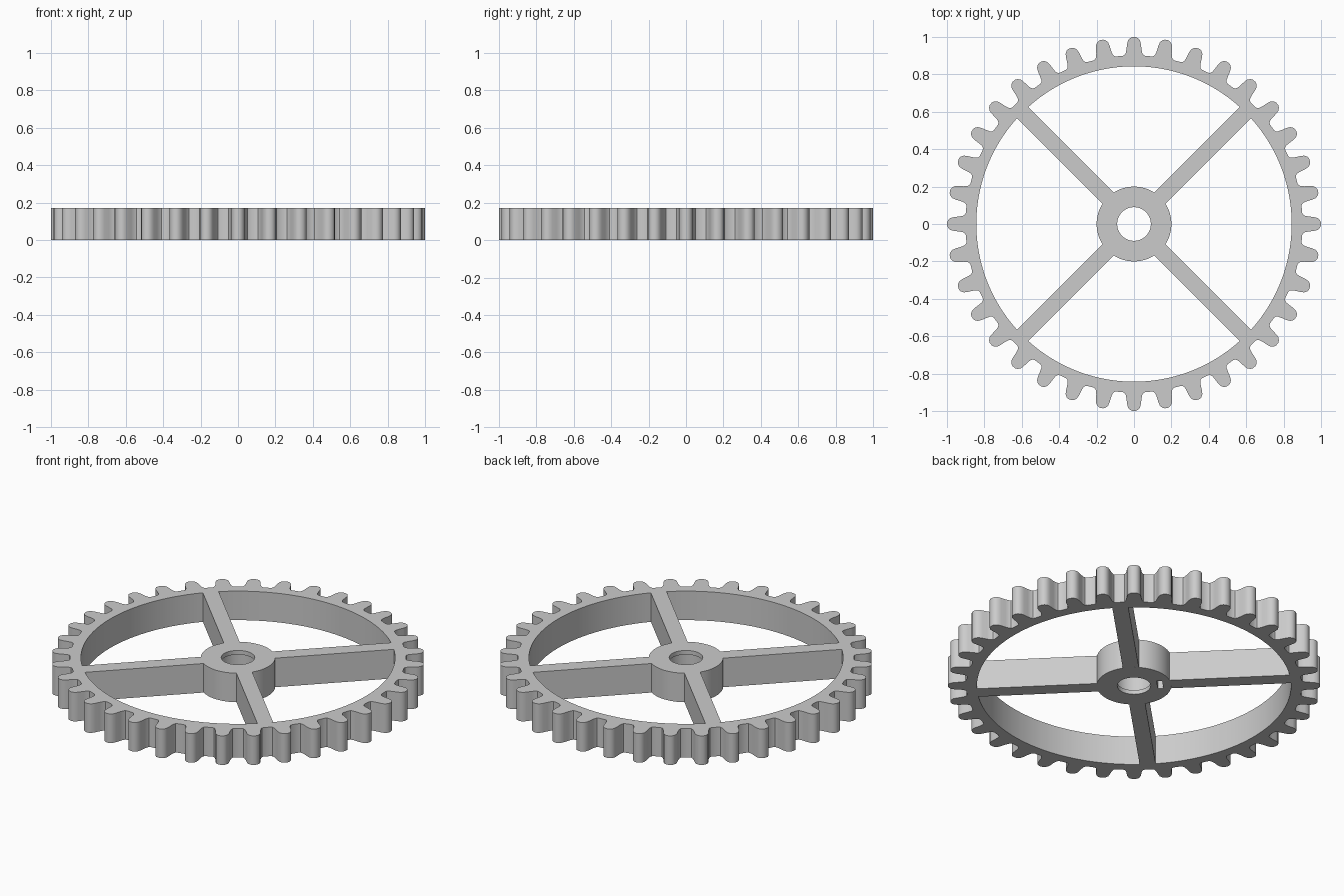
import bpy, bmesh, math
from mathutils import Matrix

if "Cube" in bpy.data.objects:
    bpy.data.objects.remove(bpy.data.objects["Cube"])

H = 0.172          # thickness
TEETH = 36
RIM_IN = 0.843
HUB_R = 0.2


def finish(name, bm, smooth=True):
    bmesh.ops.recalc_face_normals(bm, faces=bm.faces)
    mesh = bpy.data.meshes.new(name)
    bm.to_mesh(mesh)
    bm.free()
    ob = bpy.data.objects.new(name, mesh)
    bpy.context.collection.objects.link(ob)
    if smooth:
        bpy.ops.object.select_all(action='DESELECT')
        ob.select_set(True)
        bpy.context.view_layer.objects.active = ob
        bpy.ops.object.shade_smooth_by_angle(angle=math.radians(30))
    return ob


def skin_rings(bm, rings, close):
    """Join equal-length closed rings of points with quads."""
    vs = [[bm.verts.new(p) for p in ring] for ring in rings]
    pairs = list(zip(vs, vs[1:])) + ([(vs[-1], vs[0])] if close else [])
    for a, b in pairs:
        n = len(a)
        for i in range(n):
            j = (i + 1) % n
            bm.faces.new((a[i], a[j], b[j], b[i]))


def polar(r, a, z):
    return (r * math.cos(a), r * math.sin(a), z)


# Toothed rim: half tooth as (tangential offset, radial height), mirrored
half = [(0.060, 0.899), (0.050, 0.904), (0.044, 0.915), (0.040, 0.935),
        (0.037, 0.962), (0.032, 0.981), (0.021, 0.994), (0.008, 0.9995)]
tooth = [(-t, r) for t, r in half] + [(t, r) for t, r in reversed(half)]
outline = []
for k in range(TEETH):
    for t, r in tooth:
        outline.append((math.hypot(t, r), k * math.tau / TEETH + math.atan2(t, r)))
bm = bmesh.new()
skin_rings(bm, [
    [polar(r, a, 0) for r, a in outline],
    [polar(r, a, H) for r, a in outline],
    [polar(RIM_IN, a, H) for r, a in outline],
    [polar(RIM_IN, a, 0) for r, a in outline]], True)
finish("toothed_rim", bm)

# Hub: revolved section with a slightly undercut bore
section = [(HUB_R, 0), (HUB_R, H), (0.09, H), (0.09, H - 0.025),
           (0.105, H - 0.025), (0.105, 0.025), (0.09, 0.025), (0.09, 0)]
N = 96
bm = bmesh.new()
skin_rings(bm, [[polar(r, i * math.tau / N, z) for i in range(N)]
                for r, z in section], True)
hub = finish("hub", bm, False)

# Small slot in the underside of the hub
bm = bmesh.new()
bmesh.ops.create_cube(bm, size=1.0, matrix=(
    Matrix.Rotation(math.radians(135), 4, 'Z')
    @ Matrix.Translation((0.14, 0, 0))
    @ Matrix.Diagonal((0.03, 0.08, 0.12, 1))))
cutter = finish("slot_cutter", bm, False)
cutter.hide_render = True
cutter.hide_set(True)
mod = hub.modifiers.new("slot", 'BOOLEAN')
mod.operation = 'DIFFERENCE'
mod.solver = 'EXACT'
mod.object = cutter
bpy.ops.object.select_all(action='DESELECT')
hub.select_set(True)
bpy.context.view_layer.objects.active = hub
bpy.ops.object.modifier_apply(modifier=mod.name)
bpy.data.objects.remove(cutter)
bpy.ops.object.shade_smooth_by_angle(angle=math.radians(30))

# Four spokes whose ends follow the hub and rim curves
W = 0.043
steps = [-W, -W / 2, 0, W / 2, W]
plan = [(math.sqrt(HUB_R ** 2 - y * y), y) for y in steps]
plan += [(math.sqrt(RIM_IN ** 2 - y * y), y) for y in reversed(steps)]
for k in range(4):
    bm = bmesh.new()
    base = bm.faces.new([bm.verts.new((x, y, 0)) for x, y in plan])
    top = bmesh.ops.extrude_face_region(bm, geom=[base], use_keep_orig=True)
    bmesh.ops.translate(bm, vec=(0, 0, H), verts=[
        g for g in top["geom"] if isinstance(g, bmesh.types.BMVert)])
    bmesh.ops.rotate(bm, verts=bm.verts, cent=(0, 0, 0),
                     matrix=Matrix.Rotation(math.radians(45 + 90 * k), 3, 'Z'))
    finish(f"spoke_{k + 1}", bm)
